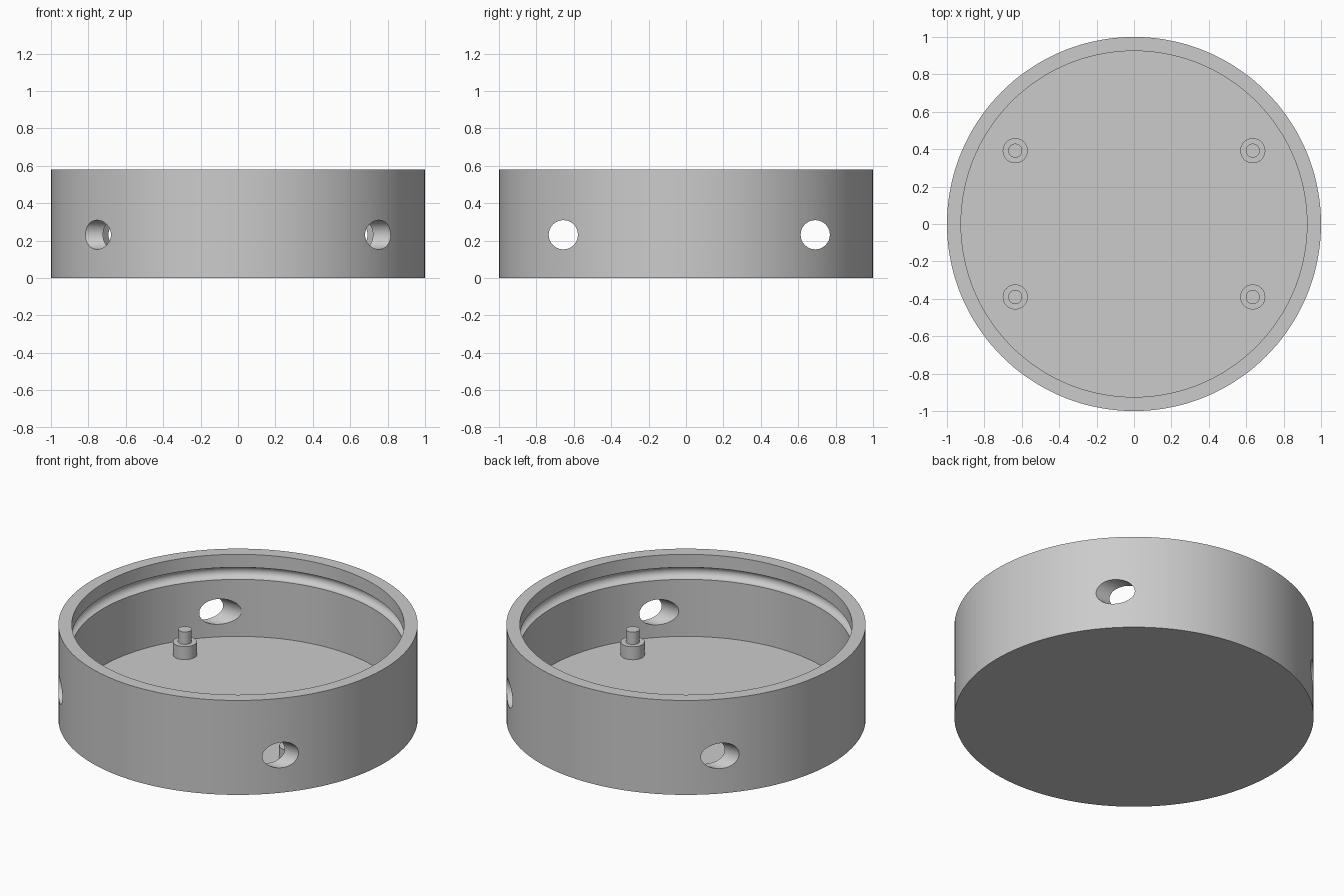
import bpy
import bmesh
from math import cos, sin, pi, radians

cube = bpy.data.objects.get("Cube")
if cube:
    bpy.data.objects.remove(cube, do_unlink=True)

# One grey for every part
grey = bpy.data.materials.new("light grey plastic")
grey.use_nodes = True
colour = (0.6, 0.6, 0.6, 1)
grey.diffuse_color = colour
grey.node_tree.nodes["Principled BSDF"].inputs["Base Color"].default_value = colour

HEIGHT, FLOOR, INNER = 0.58, 0.076, 0.925
GROOVE_Z, GROOVE_R = 0.463, 0.037


def lathe(name, profile, segments):
    """Turn a (radius, z) profile about z and cap both of its ends."""
    bm = bmesh.new()
    rings = []
    for r, z in profile:
        rings.append([bm.verts.new((r * cos(2 * pi * i / segments),
                                    r * sin(2 * pi * i / segments), z))
                      for i in range(segments)])
    for a, b in zip(rings, rings[1:]):
        for i in range(segments):
            j = (i + 1) % segments
            bm.faces.new((a[i], a[j], b[j], b[i]))
    bm.faces.new(rings[0][::-1])
    bm.faces.new(rings[-1])
    bmesh.ops.recalc_face_normals(bm, faces=bm.faces[:])
    mesh = bpy.data.meshes.new(name)
    bm.to_mesh(mesh)
    bm.free()
    mesh.materials.append(grey)
    obj = bpy.data.objects.new(name, mesh)
    bpy.context.collection.objects.link(obj)
    return obj


def select(obj):
    bpy.ops.object.select_all(action="DESELECT")
    obj.select_set(True)
    bpy.context.view_layer.objects.active = obj


def smooth(obj):
    select(obj)
    bpy.ops.object.shade_smooth_by_angle(angle=radians(30))


# Round housing: outer wall, rim, rounded inner groove, floor
groove = [(INNER + GROOVE_R * sin(pi * k / 12), GROOVE_Z + GROOVE_R * cos(pi * k / 12))
          for k in range(13)]
housing = lathe("housing", [(1, 0), (1, HEIGHT), (INNER, HEIGHT)] + groove
                + [(INNER, FLOOR)], 144)

# Cable holes running straight through from side to side
for y in (-0.656, 0.691):
    cutter = lathe("hole_cutter", [(0.078, -1.2), (0.078, 1.2)], 48)
    cutter.rotation_euler = (0, pi / 2, 0)
    cutter.location = (0, y, 0.231)
    cutter.hide_render = True
    cut = housing.modifiers.new("cable_hole", "BOOLEAN")
    cut.operation = "DIFFERENCE"
    cut.solver = "EXACT"
    cut.object = cutter
    select(housing)
    bpy.ops.object.modifier_apply(modifier=cut.name)
    bpy.data.objects.remove(cutter, do_unlink=True)
smooth(housing)

# Four stepped mounting posts
for side, x in (("right", -0.635), ("left", 0.635)):
    for end, y in (("front", -0.39), ("back", 0.392)):
        post = lathe(f"{end}_{side}_post",
                     [(0.067, FLOOR - 0.01), (0.067, 0.156),
                      (0.0375, 0.156), (0.0375, 0.232)], 40)
        post.location = (x, y, 0)
        smooth(post)
